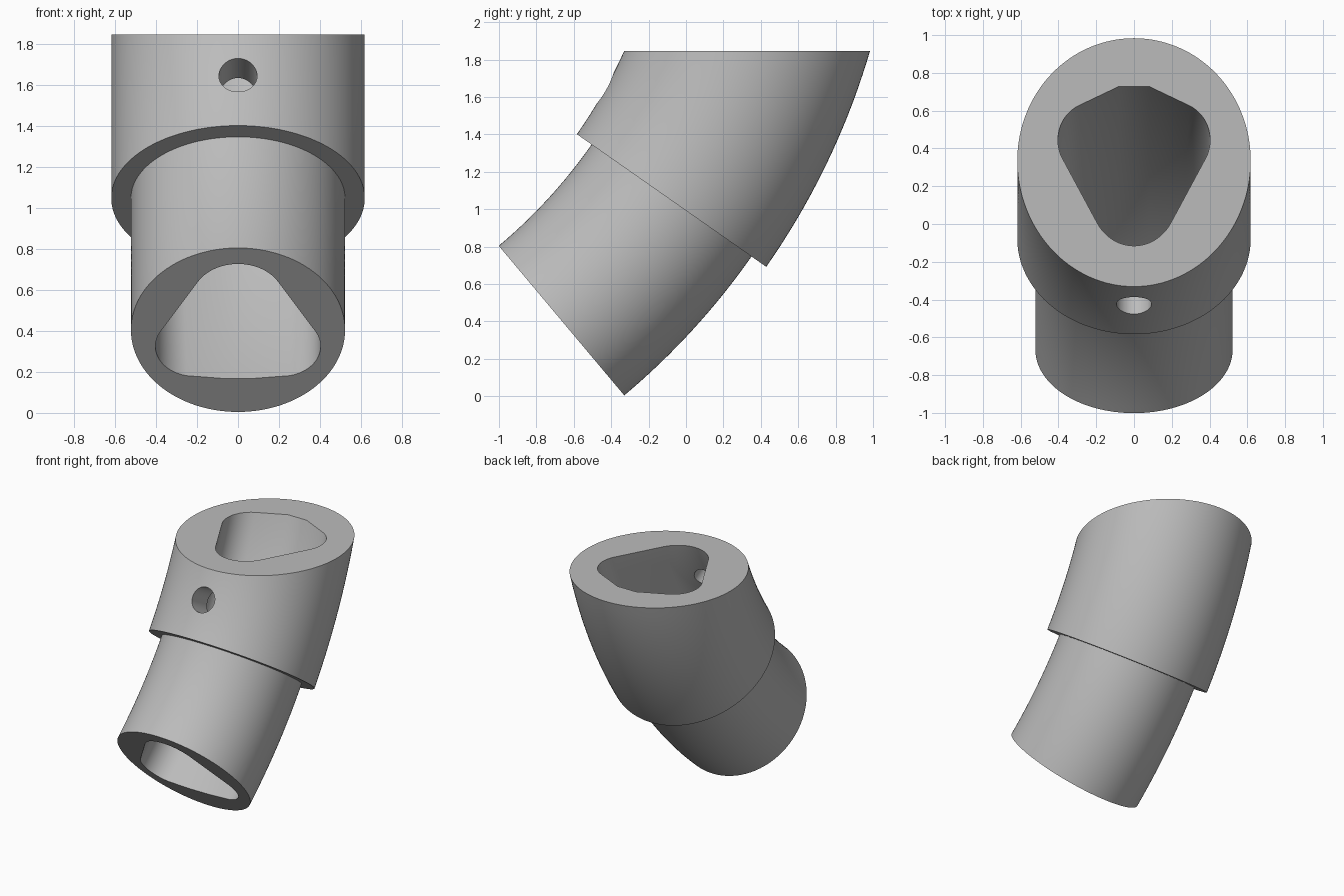
import bpy, bmesh, math
from mathutils import Vector, Matrix

if "Cube" in bpy.data.objects:
    bpy.data.objects.remove(bpy.data.objects["Cube"])

R = 3.336                    # bend radius of the centre line
CY, CZ = -2.81, 2.96         # centre of the bend (y, z)
TOP = 1.845                  # height of the level top cut
LOW, STEP = math.radians(50), math.radians(35)   # tilt at lower end and at the step

grey = bpy.data.materials.new("grey")
grey.diffuse_color = (0.5, 0.5, 0.5, 1)
grey.use_nodes = True
grey.node_tree.nodes["Principled BSDF"].inputs["Base Color"].default_value = grey.diffuse_color


def place(x, d, tilt):
    """Point at sideways offset x and outward offset d on the bend."""
    return Vector((x, CY + (R + d) * math.cos(tilt), CZ - (R + d) * math.sin(tilt)))


def cut_tilt(d, z):
    return math.asin((CZ - z) / (R + d))


def circle(r, n=128):
    return [(r * math.cos(2 * math.pi * i / n), r * math.sin(2 * math.pi * i / n)) for i in range(n)]


def section(t):
    """Rounded triangle bore; t = 0 at the lower end, 1 at the top."""
    half = []
    for i in range(13):      # narrow rounded tip
        a = math.radians(-90 + 60 * i / 12)
        half.append((0.225 * math.cos(a), -0.195 + 0.225 * math.sin(a)))
    end = 79 - 14 * t
    for i in range(15):      # wide rounded corner
        a = math.radians(-30 + (end + 30) * i / 14)
        half.append((0.213 + 0.19 * math.cos(a), 0.105 + 0.19 * math.sin(a)))
    half.append((0.08, 0.307 + 0.068 * t))   # flat base
    return half + [(-x, d) for x, d in reversed(half[1:])]


def sweep(name, rings):
    bm = bmesh.new()
    loops = [[bm.verts.new(p) for p in ring] for ring in rings]
    n = len(loops[0])
    for a, b in zip(loops, loops[1:]):
        for i in range(n):
            j = (i + 1) % n
            bm.faces.new((a[i], a[j], b[j], b[i]))
    bm.faces.new(loops[0])
    bm.faces.new(loops[-1])
    bmesh.ops.recalc_face_normals(bm, faces=bm.faces[:])
    return finish(name, bm)


def finish(name, bm):
    me = bpy.data.meshes.new(name)
    bm.to_mesh(me)
    bm.free()
    me.materials.append(grey)
    ob = bpy.data.objects.new(name, me)
    bpy.context.collection.objects.link(ob)
    return ob


# Curved body: thin lower spigot, step, wide upper sleeve cut level
rings = []
for i in range(17):
    tilt = LOW + (STEP - LOW) * i / 16
    rings.append([place(x, d, tilt) for x, d in circle(0.522)])
for i in range(21):
    rings.append([place(x, d, STEP + (cut_tilt(d, TOP) - STEP) * i / 20) for x, d in circle(0.618)])
body = sweep("curved_pipe_adapter", rings)

# Bore cutter, slightly longer than the body at both ends
rings = []
start = LOW + 0.01
for i in range(33):
    t = i / 32
    rings.append([place(x, d, start + (cut_tilt(d, TOP + 0.03) - start) * t) for x, d in section(t)])
bore = sweep("bore_cutter", rings)

# Round side hole on the inner side of the bend
tilt = math.radians(28.9)
bm = bmesh.new()
bmesh.ops.create_cone(bm, cap_ends=True, segments=48, radius1=0.093, radius2=0.093, depth=0.6)
axis = Vector((0, math.cos(tilt), -math.sin(tilt)))
turn = axis.to_track_quat('Z', 'X').to_matrix().to_4x4()
bm.transform(Matrix.Translation(place(0, -0.5, tilt)) @ turn)
hole = finish("side_hole_cutter", bm)

for cutter in (bore, hole):
    mod = body.modifiers.new(cutter.name, 'BOOLEAN')
    mod.operation = 'DIFFERENCE'
    mod.solver = 'EXACT'
    mod.object = cutter
    cutter.hide_render = True

# Apply the cuts, drop the cutters and smooth the curved walls
bpy.context.view_layer.objects.active = body
body.select_set(True)
for mod in list(body.modifiers):
    bpy.ops.object.modifier_apply(modifier=mod.name)
for cutter in (bore, hole):
    bpy.data.objects.remove(cutter)
bpy.ops.object.shade_smooth_by_angle(angle=math.radians(25))
